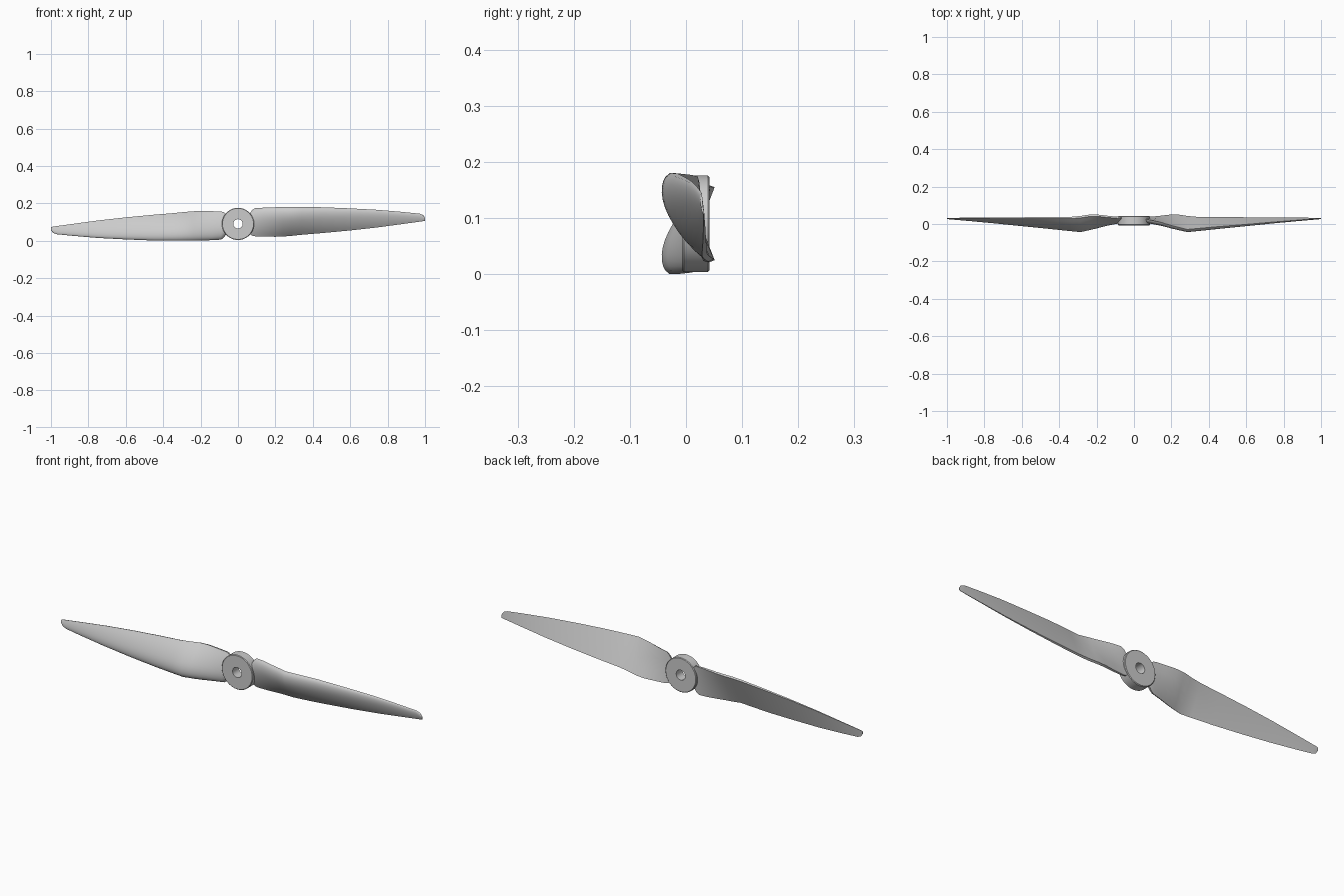
import bpy, bmesh, math
from mathutils import Matrix, Vector

if "Cube" in bpy.data.objects:
    bpy.data.objects.remove(bpy.data.objects["Cube"])

CZ = 0.09  # height of the spin axis


def finish(name, bm, angle=30):
    bmesh.ops.recalc_face_normals(bm, faces=bm.faces)
    me = bpy.data.meshes.new(name)
    bm.to_mesh(me)
    bm.free()
    ob = bpy.data.objects.new(name, me)
    bpy.context.collection.objects.link(ob)
    bpy.ops.object.select_all(action='DESELECT')
    ob.select_set(True)
    bpy.context.view_layer.objects.active = ob
    bpy.ops.object.shade_smooth_by_angle(angle=math.radians(angle))
    return ob


def bridge(bm, a, b):
    n = len(a)
    for i in range(n):
        bm.faces.new((a[i], a[(i + 1) % n], b[(i + 1) % n], b[i]))


# Hub: closed profile (radius, y) turned around the spin axis, with a bore
def hub():
    prof = [(0.025, -0.007), (0.083, -0.007), (0.086, -0.004),
            (0.086, 0.039), (0.083, 0.042), (0.025, 0.042)]
    bm = bmesh.new()
    n = 64
    rings = []
    for k in range(n):
        a = 2 * math.pi * k / n
        rings.append([bm.verts.new((r * math.cos(a), y, CZ + r * math.sin(a))) for r, y in prof])
    for k in range(n):
        bridge(bm, rings[k], rings[(k + 1) % n])
    finish("hub", bm)


# Blade stations: x, leading y, leading z, trailing y, trailing z, thickness
STATIONS = [
    (0.060, 0.026, 0.140, 0.036, 0.042, 0.024),
    (0.075, 0.024, 0.163, 0.038, 0.028, 0.025),
    (0.090, 0.021, 0.174, 0.039, 0.025, 0.026),
    (0.140, 0.010, 0.177, 0.044, 0.024, 0.029),
    (0.200, -0.008, 0.179, 0.051, 0.025, 0.033),
    (0.240, -0.018, 0.180, 0.050, 0.027, 0.035),
    (0.285, -0.029, 0.180, 0.043, 0.031, 0.035),
    (0.340, -0.024, 0.180, 0.038, 0.036, 0.032),
    (0.450, -0.014, 0.179, 0.037, 0.044, 0.027),
    (0.600, -0.002, 0.173, 0.036, 0.057, 0.020),
    (0.750, 0.011, 0.165, 0.035, 0.073, 0.014),
    (0.880, 0.021, 0.154, 0.034, 0.090, 0.009),
    (0.970, 0.028, 0.145, 0.033, 0.102, 0.006),
    (0.990, 0.029, 0.137, 0.033, 0.105, 0.005),
    (1.000, 0.030, 0.122, 0.033, 0.107, 0.004),
]


def bulge(t):  # rounded nose, blunt trailing edge
    s = min(t / 0.38, 1)
    nose = math.sqrt(1 - (1 - s) ** 2)
    tail = 0 if t < 0.38 else ((t - 0.38) / 0.62) ** 2
    return nose - 0.68 * tail


# Blade: flat back, bulged front, lofted through the stations
def blade(name, spin):
    bm = bmesh.new()
    rings = []
    for x, ly, lz, ty, tz, th in STATIONS:
        lead, trail = Vector((x, ly, lz)), Vector((x, ty, tz))
        d = (trail - lead).normalized()
        nrm = Vector((0, d.z, -d.y))  # points to the front
        ring = [bm.verts.new(lead.lerp(trail, (k / 12) ** 1.7) + nrm * th * bulge((k / 12) ** 1.7))
                for k in range(13)]
        ring += [bm.verts.new(lead.lerp(trail, t)) for t in (1, 0.75, 0.5, 0.25, 0.08)]
        rings.append(ring)
    for a, b in zip(rings, rings[1:]):
        bridge(bm, a, b)
    bm.faces.new(rings[0])
    bm.faces.new(rings[-1])
    bmesh.ops.rotate(bm, verts=bm.verts, cent=(0, 0, CZ),
                     matrix=Matrix.Rotation(spin, 3, 'Y'))
    finish(name, bm, 28)


hub()
blade("right_blade", 0)
blade("left_blade", math.pi)
